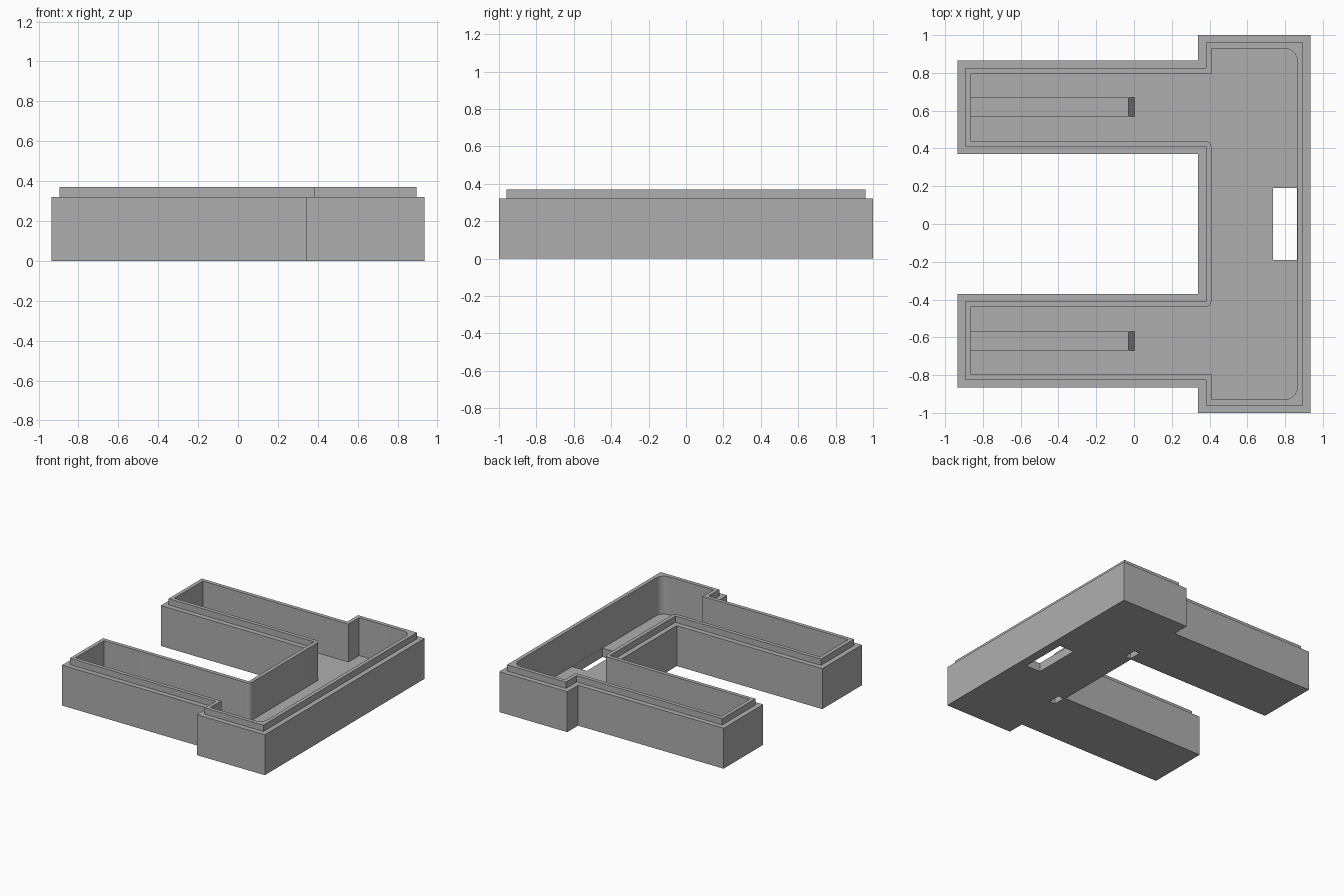
import bpy
import bmesh
from mathutils import Vector

cube = bpy.data.objects.get("Cube")
if cube:
    bpy.data.objects.remove(cube, do_unlink=True)

grey = bpy.data.materials.new("plain grey")
grey.use_nodes = True
grey.diffuse_color = (0.43, 0.43, 0.43, 1)
grey.node_tree.nodes["Principled BSDF"].inputs["Base Color"].default_value = grey.diffuse_color

FLOOR, SHOULDER, RIM = 0.07, 0.32, 0.37
WALL, LIP_INSET = 0.07, 0.04


def fillet(prev, corner, nxt, radius, steps=8):
    """Round one right-angled corner of an outline."""
    if radius == 0:
        return [corner]
    a, p, b = Vector(prev), Vector(corner), Vector(nxt)
    start, end = p + (a - p).normalized() * radius, p + (b - p).normalized() * radius
    centre = start + end - p
    return [tuple(centre + (start - centre).normalized().slerp((end - centre).normalized(), i / steps) * radius)
            for i in range(steps + 1)]


def outline(inset, end_radius=0, notch_radius=0):
    """Two-legged plan shape, moved inwards by inset."""
    right, left, step = 0.935 - inset, -0.935 + inset, 0.34 + inset
    half = [(right, 1 - inset, end_radius), (step, 1 - inset, 0), (step, 0.865 - inset, 0),
            (left, 0.865 - inset, 0), (left, 0.37 + inset, 0), (step, 0.37 + inset, notch_radius)]
    pts = half + [(x, -y, r) for x, y, r in reversed(half)]
    loop = []
    for i, (x, y, r) in enumerate(pts):
        loop += fillet(pts[i - 1][:2], (x, y), pts[(i + 1) % len(pts)][:2], r)
    return loop


def prism(name, loop, z0, z1):
    bm = bmesh.new()
    face = bm.faces.new([bm.verts.new((x, y, z0)) for x, y in loop])
    top = bmesh.ops.extrude_face_region(bm, geom=[face])["geom"]
    bmesh.ops.translate(bm, vec=(0, 0, z1 - z0), verts=[v for v in top if isinstance(v, bmesh.types.BMVert)])
    bmesh.ops.recalc_face_normals(bm, faces=bm.faces)
    mesh = bpy.data.meshes.new(name)
    bm.to_mesh(mesh)
    bm.free()
    mesh.materials.append(grey)
    obj = bpy.data.objects.new(name, mesh)
    bpy.context.collection.objects.link(obj)
    return obj


def box(name, x0, x1, y0, y1, z0, z1):
    return prism(name, [(x0, y0), (x1, y0), (x1, y1), (x0, y1)], z0, z1)


def cut(obj, cutter):
    mod = obj.modifiers.new(cutter.name, "BOOLEAN")
    mod.operation = "DIFFERENCE"
    mod.solver = "EXACT"
    mod.object = cutter
    cutter.hide_render = True
    cutter.hide_viewport = True
    cutter.display_type = "WIRE"


# Tray body and the thinner lip standing on it
body = prism("tray_body", outline(0), 0, SHOULDER)
lip = prism("tray_lip", outline(LIP_INSET), SHOULDER, RIM)
cavity = prism("cavity_cutter", outline(WALL, 0.07, 0.035), FLOOR, 0.5)
cut(body, cavity)
cut(lip, cavity)

# Opening through the floor beside the long wall
cut(body, box("opening_cutter", 0.735, 0.864, -0.19, 0.19, -0.1, FLOOR + 0.05))

for side, s in (("back", 1), ("front", -1)):
    # Small blind slot underneath, near the inner corner
    low, high = sorted((0.38 * s, 0.48 * s))
    cut(body, box(side + "_slot_cutter", 0.35, 0.40, low, high, -0.1, 0.05))

    # Low rib along each leg, with a sloped end
    low, high = sorted((0.57 * s, 0.67 * s))
    rib = box(side + "_leg_rib", -0.868, 0.01, low, high, FLOOR - 0.01, FLOOR + 0.05)
    for v in rib.data.vertices:
        if v.co.x > 0 and v.co.z > FLOOR:
            v.co.x = -0.03

# Bake the cuts and drop the helpers
bpy.context.view_layer.update()
graph = bpy.context.evaluated_depsgraph_get()
for obj in (body, lip):
    baked = bpy.data.meshes.new_from_object(obj.evaluated_get(graph))
    obj.modifiers.clear()
    obj.data = baked
    bpy.ops.object.select_all(action="DESELECT")
    obj.select_set(True)
    bpy.context.view_layer.objects.active = obj
    bpy.ops.object.shade_smooth_by_angle(angle=0.5)
for obj in [o for o in bpy.data.objects if o.name.endswith("_cutter")]:
    bpy.data.objects.remove(obj, do_unlink=True)
